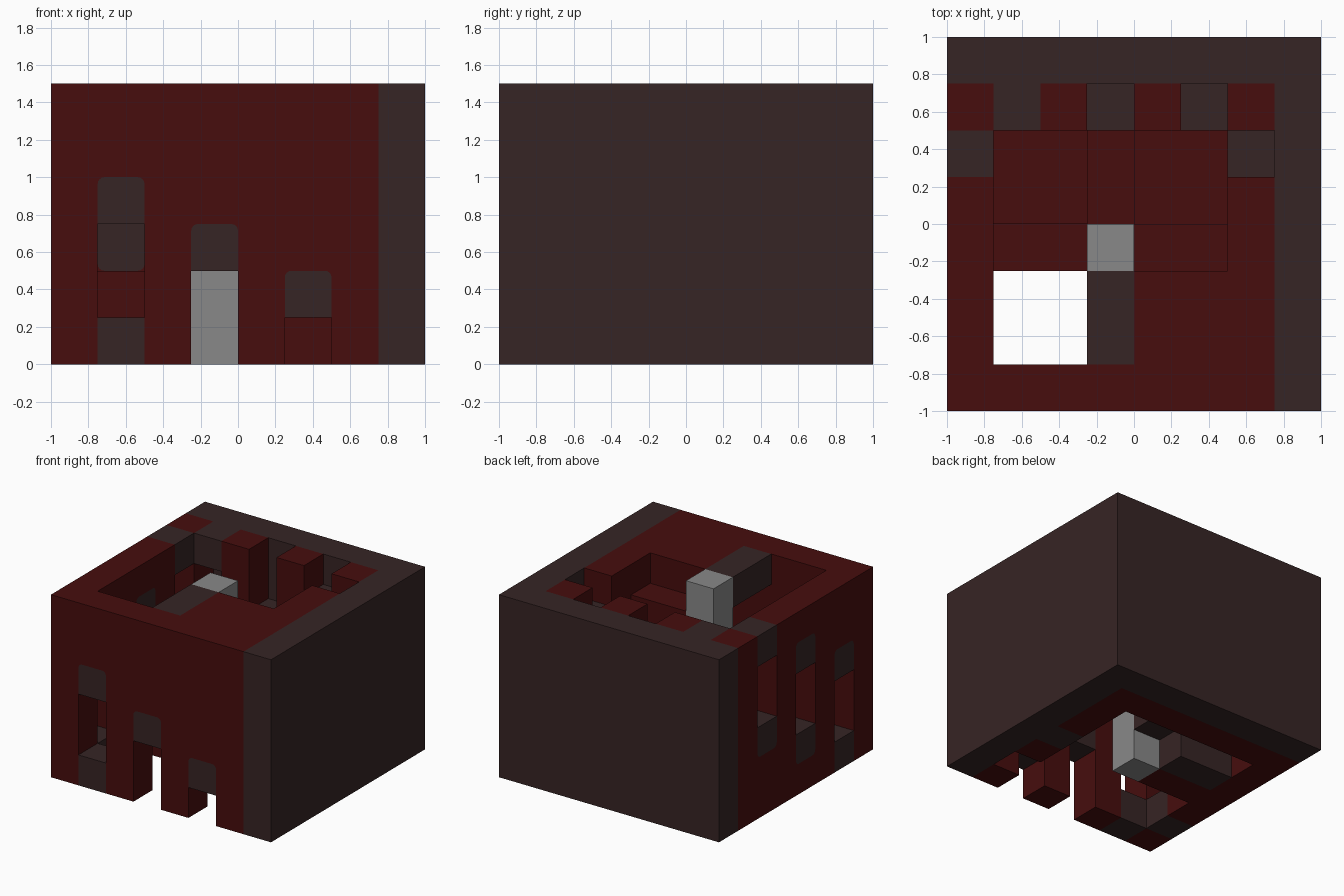
import bpy, bmesh, math

cube = bpy.data.objects.get("Cube")
if cube:
    bpy.data.objects.remove(cube, do_unlink=True)

H = 1.5      # overall height
S = 0.25     # cell size
R = 0.035    # corner rounding of slots


def material(name, rgb):
    m = bpy.data.materials.new(name)
    m.use_nodes = True
    m.diffuse_color = (*rgb, 1)
    m.node_tree.nodes["Principled BSDF"].inputs["Base Color"].default_value = (*rgb, 1)
    return m


RED = material("deep red", (0.063, 0.004, 0.004))
DARK = material("dark brown", (0.037, 0.018, 0.018))
GREY = material("mid grey", (0.25, 0.25, 0.25))


def prism(bm, outline, lo, hi, axis):
    """Extrude a 2D outline along x, y or z."""
    place = {"x": lambda a, b, w: (w, a, b),
             "y": lambda a, b, w: (a, w, b),
             "z": lambda a, b, w: (a, b, w)}[axis]
    rings = [[bm.verts.new(place(a, b, w)) for a, b in outline] for w in (lo, hi)]
    n = len(outline)
    faces = [bm.faces.new(r) for r in rings]
    for i in range(n):
        j = (i + 1) % n
        faces.append(bm.faces.new((rings[0][i], rings[0][j], rings[1][j], rings[1][i])))
    bmesh.ops.recalc_face_normals(bm, faces=faces)


def rect(a0, a1, b0, b1):
    return [(a0, b0), (a1, b0), (a1, b1), (a0, b1)]


def finish(bm, name, mat):
    if not bm.verts:
        bm.free()
        return
    mesh = bpy.data.meshes.new(name)
    bm.to_mesh(mesh)
    bm.free()
    mesh.materials.append(mat)
    bpy.context.collection.objects.link(bpy.data.objects.new(name, mesh))


def box(name, mat, xs, ys, zs):
    bm = bmesh.new()
    prism(bm, rect(*xs, *ys), *zs, "z")
    finish(bm, name, mat)


def arc(cx, cy, start, turn=90):
    return [(cx + R * math.cos(math.radians(start + turn * i / 4)),
             cy + R * math.sin(math.radians(start + turn * i / 4))) for i in range(5)]


def slot_end(u0, u1, z, up):
    """Rounded end of a slot, listed from u1 to u0."""
    if z in (0, H):
        return [(u1, z), (u0, z)]
    if up:
        return arc(u1 - R, z - R, 0) + arc(u0 + R, z - R, 90)
    return arc(u1 - R, z + R, 0, -90) + arc(u0 + R, z + R, -90, -90)


def wall(name, axis, span, depth, floors):
    """Wall with three tall slots, each closed by a block at both ends."""
    red, dark = bmesh.new(), bmesh.new()
    edge = span[0]
    for i, f in enumerate(floors):
        u0 = -0.75 + 0.5 * i
        u1, top = u0 + S, f + 1
        if u0 > edge:
            prism(red, rect(edge, u0, 0, H), *depth, axis)
        edge = u1
        low, high = slot_end(u0, u1, f, False), slot_end(u0, u1, top, True)
        if f > 0:
            prism(red, [(u0, 0), (u1, 0)] + low, *depth, axis)
        if f >= 0:
            prism(dark, low + [(u0, f + S), (u1, f + S)], *depth, axis)
        if top <= H:
            prism(dark, [(u0, top - S), (u1, top - S)] + high, *depth, axis)
        if top < H:
            prism(red, [(u0, H), (u1, H)] + high, *depth, axis)
    if span[1] > edge:
        prism(red, rect(edge, span[1], 0, H), *depth, axis)
    finish(red, name, RED)
    finish(dark, name + "_slot_blocks", DARK)


# Slotted walls, the slots climbing around the box
wall("front_wall", "y", (-1, 0.75), (-1, -0.75), (0, -0.25, -0.5))
wall("minus_x_wall", "x", (-0.75, 0.5), (-1, -0.75), (0, 0.25, 0.5))
wall("back_wall", "y", (-1, 0.75), (0.5, 0.75), (0.5, 0.75, 1.0))
wall("plus_x_wall", "x", (-0.75, 0.5), (0.5, 0.75), (-0.5, -0.75, 1.0))

# Plain outer shell on the back and +x sides
box("outer_back_panel", DARK, (-1, 1), (0.75, 1), (0, H))
box("outer_side_panel", DARK, (0.75, 1), (-1, 0.75), (0, H))

# Central column
box("centre_column", GREY, (-S, 0), (-S, 0), (0, H))

# Spiral stair around the column
steps = [((-0.75, -S), (-S, 0)), ((-0.75, -S), (0, 0.5)), ((-S, 0), (0, 0.5)),
         ((0, 0.5), (0, 0.5)), ((0, 0.5), (-S, 0)), ((0, 0.5), (-0.75, -S))]
for i, (xs, ys) in enumerate(steps):
    box(f"stair_step_{i + 1}", RED, xs, ys, (i * S, (i + 1) * S))

# Beams under the leading edge of each next step
beams = [((-0.75, -S), (0, S)), ((-S, 0), (0, 0.5)), ((0, S), (0, 0.5)),
         ((0, 0.5), (-S, 0)), ((0, 0.5), (-0.5, -S)), ((-S, 0), (-0.75, -S))]
for i, (xs, ys) in enumerate(beams):
    box(f"stair_beam_{i + 1}", DARK, xs, ys, (i * S, (i + 1) * S))
